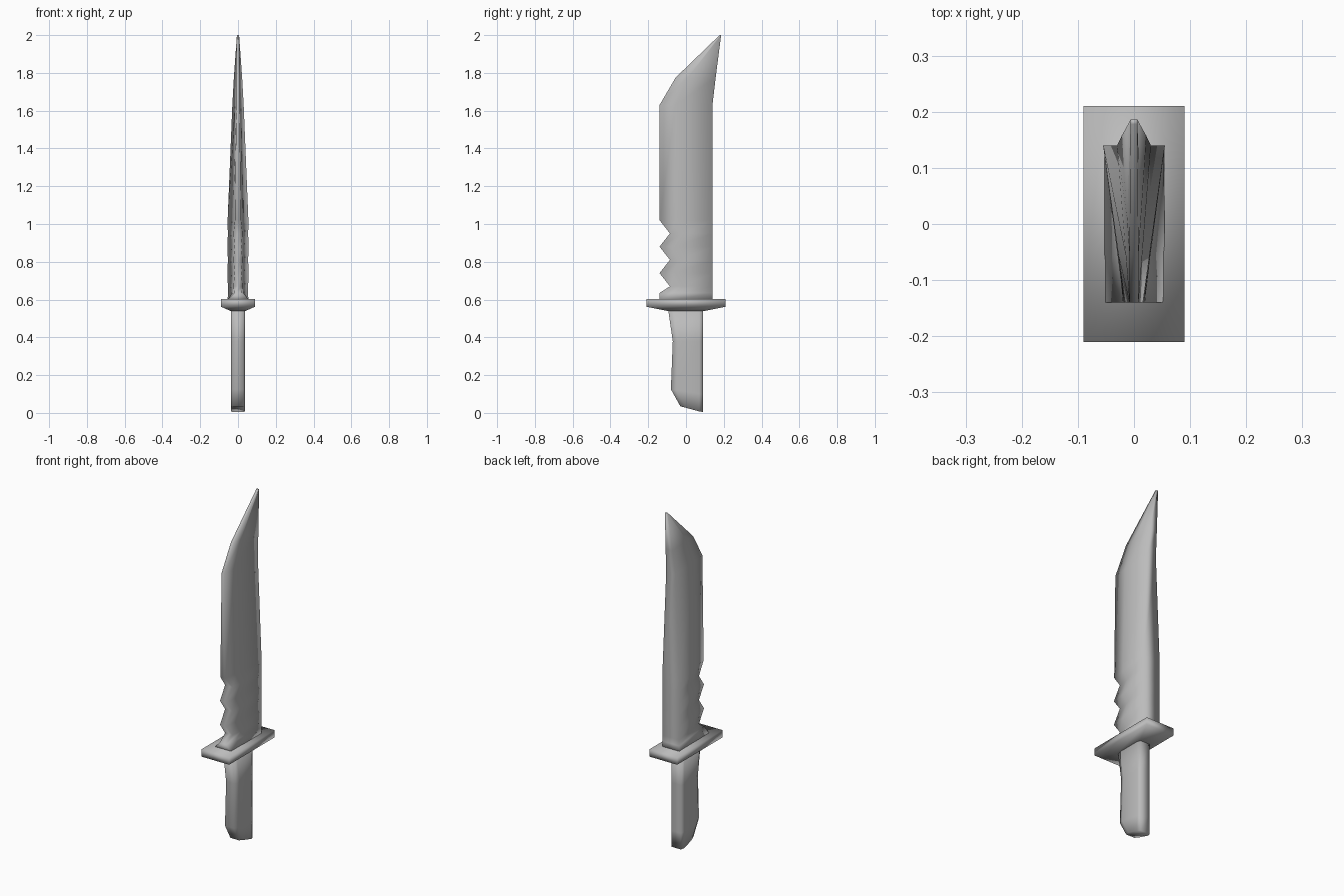
import bpy, bmesh

cube = bpy.data.objects.get("Cube")
if cube:
    bpy.data.objects.remove(cube)

# One steel grey for the whole knife
steel = bpy.data.materials.new("steel_grey")
steel.use_nodes = True
grey = (0.5, 0.5, 0.5, 1)
steel.diffuse_color = grey
steel.node_tree.nodes["Principled BSDF"].inputs["Base Color"].default_value = grey


def loft(name, rings):
    """Skin a stack of equal-length rings and close both ends."""
    bm = bmesh.new()
    loops = [[bm.verts.new(p) for p in ring] for ring in rings]
    n = len(loops[0])
    for low, high in zip(loops, loops[1:]):
        for i in range(n):
            j = (i + 1) % n
            bm.faces.new((low[i], low[j], high[j], high[i]))
    bm.faces.new(loops[0][::-1])
    bm.faces.new(loops[-1])
    bmesh.ops.recalc_face_normals(bm, faces=bm.faces)
    mesh = bpy.data.meshes.new(name)
    bm.to_mesh(mesh)
    bm.free()
    mesh.materials.append(steel)
    mesh.shade_smooth()
    obj = bpy.data.objects.new(name, mesh)
    bpy.context.collection.objects.link(obj)
    return obj


def mirrored(half):
    """Complete a ring from its +x half, given front to back."""
    return half + [(-x, y, z) for x, y, z in reversed(half)]


def wedge(z, front, back, edge, spine):
    """Blade section: narrow cutting edge widening to a flat spine."""
    mid = front + 0.3 * (back - front)
    belly = edge + 0.3 * (spine - edge)
    return mirrored([(edge, front, z), (belly, mid, z), (spine, back, z)])


# Blade: flared foot, saw teeth, straight body, clipped point
sections = [wedge(0.6, -0.14, 0.14, 0.055, 0.055),
            wedge(0.635, -0.14, 0.14, 0.02, 0.053)]
for tooth in range(3):
    z = 0.67 + 0.14 * tooth
    sections.append(wedge(z, -0.085, 0.14, 0.024, 0.054))
    sections.append(wedge(z + 0.07, -0.14, 0.14, 0.018, 0.055))
sections[-1] = wedge(1.02, -0.14, 0.14, 0.016, 0.055)
sections += [wedge(1.63, -0.14, 0.14, 0.008, 0.03),
             wedge(1.775, -0.055, 0.157, 0.008, 0.022),
             wedge(2.0, 0.178, 0.186, 0.006, 0.006)]
loft("blade", sections)

# Guard: rectangular plate with a tapered underside
loft("guard", [[(sx * x, sy * y, z) for sx, sy in
                ((1, -1), (1, 1), (-1, 1), (-1, -1))]
               for x, y, z in ((0.04, 0.1, 0.54), (0.09, 0.21, 0.562),
                               (0.09, 0.21, 0.604))])

# Grip: chamfered bar with a shaped front and a slanted pommel
grip = []
for front, z_front, z_back in ((-0.03, 0.035, 0.005), (-0.08, 0.125, 0.1),
                               (-0.07, 0.38, 0.38), (-0.095, 0.55, 0.55)):
    grip.append(mirrored([(0.028, front, z_front),
                          (0.038, front + 0.03, z_front * 0.8 + z_back * 0.2),
                          (0.038, 0.07, z_front * 0.1 + z_back * 0.9),
                          (0.03, 0.09, z_back)]))
loft("grip", grip)
